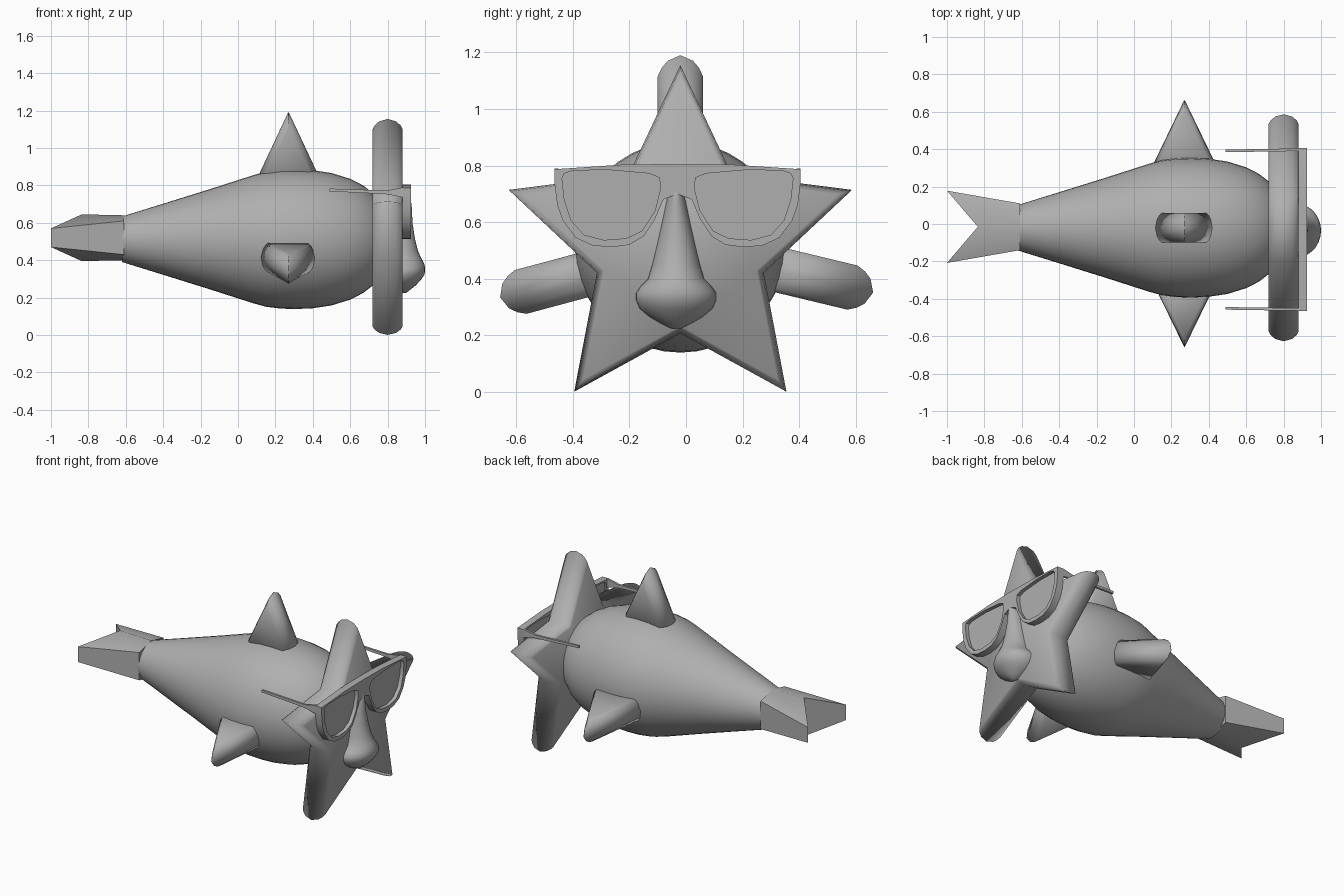
import bpy, bmesh, math

if "Cube" in bpy.data.objects:
    bpy.data.objects.remove(bpy.data.objects["Cube"])

CY, CZ = -0.02, 0.51   # body axis
GY = -0.03             # centre line of the glasses

grey = bpy.data.materials.new("dark_grey")
grey.diffuse_color = (.43, .43, .43, 1)
grey.use_nodes = True
grey.node_tree.nodes["Principled BSDF"].inputs["Base Color"].default_value = grey.diffuse_color


def finish(obj, angle=35):
    obj.data.materials.clear()
    obj.data.materials.append(grey)
    bpy.ops.object.select_all(action='DESELECT')
    obj.select_set(True)
    bpy.context.view_layer.objects.active = obj
    bpy.ops.object.shade_smooth_by_angle(angle=math.radians(angle))
    return obj


def loft(name, rings, angle=35, split=None):
    """Skin a list of equal-length closed rings and cap both ends."""
    bm = bmesh.new()
    vs = [[bm.verts.new(p) for p in ring] for ring in rings]
    n = len(rings[0])
    for a, b in zip(vs, vs[1:]):
        for i in range(n):
            j = (i + 1) % n
            bm.faces.new((a[i], a[j], b[j], b[i]))
    bm.faces.new(vs[0])
    cap = bm.faces.new(vs[-1])
    if split:
        bmesh.utils.face_split(cap, vs[-1][split[0]], vs[-1][split[1]])
    bmesh.ops.recalc_face_normals(bm, faces=bm.faces)
    me = bpy.data.meshes.new(name)
    bm.to_mesh(me)
    bm.free()
    obj = bpy.data.objects.new(name, me)
    bpy.context.collection.objects.link(obj)
    return finish(obj, angle)


def plate(name, outlines, x, half_depth):
    """Flat filled shape in the YZ plane; inner outlines become holes."""
    cu = bpy.data.curves.new(name, 'CURVE')
    cu.dimensions = '2D'
    cu.fill_mode = 'BOTH'
    cu.extrude = half_depth
    for pts in outlines:
        sp = cu.splines.new('POLY')
        sp.points.add(len(pts) - 1)
        for p, (u, v) in zip(sp.points, pts):
            p.co = (u, v, 0, 1)
        sp.use_cyclic_u = True
    obj = bpy.data.objects.new(name, cu)
    obj.location = (x, GY, 0)
    obj.rotation_euler = (math.pi / 2, 0, math.pi / 2)
    bpy.context.collection.objects.link(obj)
    bpy.ops.object.select_all(action='DESELECT')
    obj.select_set(True)
    bpy.context.view_layer.objects.active = obj
    bpy.ops.object.convert(target='MESH')
    return finish(bpy.context.view_layer.objects.active)


# Body: turned teardrop along x
profile = [(-0.62, .122), (-0.4, .19), (-0.15, .268), (0.08, .342), (0.15, .361),
           (0.23, .371), (0.31, .373), (0.4, .369), (0.5, .354), (0.6, .323),
           (0.67, .287), (0.73, .24), (0.77, .19)]
N = 40
loft("body", [[(x, CY + r * math.cos(2 * math.pi * i / N), CZ + .002 + r * math.sin(2 * math.pi * i / N))
               for i in range(N)] for x, r in profile])

# Forked tail: six-sided wedge, the end folded inwards to a notch
c = CY + .005
base = [(-.61, c, .64), (-.61, c + .125, .61), (-.61, c + .125, .43),
        (-.61, c, .40), (-.61, c - .125, .43), (-.61, c - .125, .61)]
fork = [(-.835, c, .645), (-1, c + .193, .57), (-1, c + .193, .47),
        (-.835, c, .395), (-1, c - .193, .47), (-1, c - .193, .57)]
loft("tail", [base, fork], 55, (0, 3))

# Three pointed fins with rounded edges
layers = [(-.08, .605), (-.066, .635), (-.045, .66), (0, .68), (.045, .66), (.066, .635), (.08, .605)]
for label, deg, oy in (("top", 0, CY), ("left", 103.5, 0), ("right", -105, 0)):
    ca, sa = math.cos(math.radians(deg)), math.sin(math.radians(deg))
    rings = []
    for v, apex in layers:
        half = (apex - .26) * .475
        rings.append([(.27 + s * half, oy + d * sa + v * ca, CZ + d * ca - v * sa)
                      for s, d in ((-1, .26), (-.01, apex), (.01, apex), (1, .26))])
    loft("fin_" + label, rings, 180)

# Puffy five-pointed star, softly shaded all over
rings = []
for x, k in ((.72, .915), (.73, .945), (.755, .98), (.80, 1), (.845, .98), (.87, .945), (.88, .915)):
    rings.append([(x, CY + k * r * math.sin(i * math.pi / 5), .517 + k * r * math.cos(i * math.pi / 5))
                  for i in range(10) for r in [(.638, .31)[i % 2]]])
loft("star", rings, 180)

# Glasses: frame with two lens holes, then recessed lenses
half = [(.2, .803), (.435, .787), (.435, .74), (.425, .66), (.405, .605), (.36, .545), (.30, .517),
        (.23, .512), (.17, .52), (.12, .55), (.08, .61), (.05, .68)]
outer = [(0, .806)] + half + [(0, .70)] + [(-u, v) for u, v in reversed(half)]
hole = [(.408, .755), (.40, .68), (.375, .605), (.33, .555), (.26, .537), (.18, .543), (.125, .57),
        (.08, .64), (.06, .72), (.064, .757), (.10, .772), (.25, .785), (.37, .782), (.4, .772)]
mirrored = [(-u, v) for u, v in reversed(hole)]
plate("glasses_frame", [outer, hole, mirrored], .9025, .0225)
plate("lens_left", [hole], .895, .006)
plate("lens_right", [mirrored], .895, .006)

# Temple arms
arm = [(.49, .783), (.72, .775), (.80, .773), (.885, .79), (.885, .735), (.80, .752), (.72, .757), (.49, .768)]
for side, label in ((1, "left"), (-1, "right")):
    loft("arm_" + label, [[(x, GY + side * (w - .006 * (.885 - x) / .395), z) for x, z in arm]
                          for w in (.42, .434)])

# Nose: stacked half-oval sections (z, half width, front x)
sections = [(.225, .02, .90), (.245, .06, .925), (.265, .095, .95), (.295, .13, .978), (.325, .143, .998),
            (.35, .143, 1.0), (.375, .125, .998), (.40, .1, .985), (.45, .085, .962), (.52, .068, .945),
            (.60, .05, .933), (.67, .035, .93), (.70, .028, .928), (.72, .018, .922)]
rings = []
for z, w, xf in sections:
    rings.append([(.87 + (xf - .87) * math.sin(math.pi * i / 14), GY - .005 + w * math.cos(math.pi * i / 14), z)
                  for i in range(15)])
loft("nose", rings, 50)
